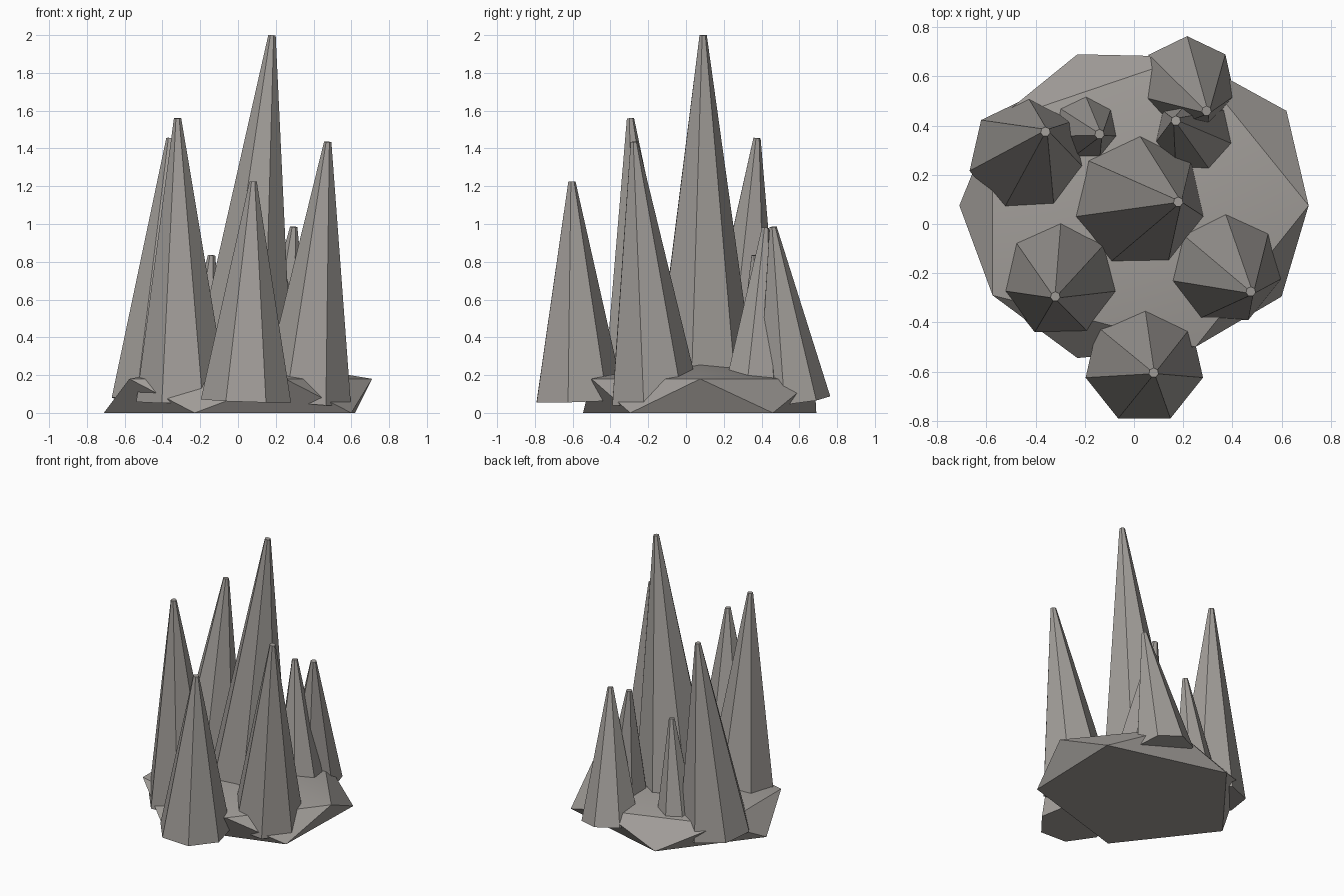
import bpy
import bmesh
import math
from mathutils import Vector

if "Cube" in bpy.data.objects:
    bpy.data.objects.remove(bpy.data.objects["Cube"], do_unlink=True)

stone = bpy.data.materials.new("warm grey stone")
stone.use_nodes = True
colour = (0.36, 0.34, 0.32, 1)
stone.diffuse_color = colour
bsdf = stone.node_tree.nodes["Principled BSDF"]
bsdf.inputs["Base Color"].default_value = colour
bsdf.inputs["Roughness"].default_value = 0.9

SIDES = 7
BASE_Z = 0.065
TIP_RADIUS = 0.02


def spike(name, base, radius, tip):
    """Tapered seven-sided spike leaning from its base centre to its tip."""
    start, end = Vector((*base, BASE_Z)), Vector(tip)
    axis = end - start
    bpy.ops.mesh.primitive_cone_add(vertices=SIDES, radius1=radius, radius2=TIP_RADIUS,
                                    depth=axis.length, location=(start + end) / 2)
    obj = bpy.context.object
    obj.name = name
    obj.rotation_euler = Vector((0, 0, 1)).rotation_difference(axis).to_euler()
    obj.data.materials.append(stone)


# Spikes: base centre, base radius, tip
spike("centre_spike", (0.01, 0.09), 0.29, (0.18, 0.09, 2.0))
spike("front_right_spike", (-0.295, -0.215), 0.25, (-0.32, -0.295, 1.56))
spike("back_right_spike", (-0.43, 0.27), 0.245, (-0.36, 0.375, 1.455))
spike("small_back_spike", (-0.205, 0.39), 0.15, (-0.14, 0.365, 0.835))
spike("rear_spike", (0.215, 0.565), 0.20, (0.295, 0.46, 0.985))
spike("inner_back_spike", (0.25, 0.355), 0.18, (0.17, 0.42, 0.98))
spike("front_left_spike", (0.36, -0.17), 0.245, (0.475, -0.275, 1.435))
spike("front_spike", (0.042, -0.57), 0.245, (0.08, -0.605, 1.225))

# Rock base: flat pentagon below, staggered rim above, low domed top
ground = [(0.62, 0.46), (-0.23, 0.69), (-0.71, 0.075), (-0.23, -0.545), (0.60, -0.295)]
rim = [(0.71, 0.075), (0.22, 0.68), (-0.575, 0.41), (-0.575, -0.29), (0.25, -0.50)]
bm = bmesh.new()
low = [bm.verts.new((x, y, 0)) for x, y in ground]
high = [bm.verts.new((x, y, 0.18)) for x, y in rim]
peak = bm.verts.new((0, 0.075, 0.30))
for i in range(5):
    j = (i + 1) % 5
    bm.faces.new((high[i], high[j], peak))
    bm.faces.new((high[i], low[i], high[j]))
    bm.faces.new((low[i], low[j], high[j]))
bm.faces.new(low[::-1])
bmesh.ops.recalc_face_normals(bm, faces=bm.faces)
mesh = bpy.data.meshes.new("rock_base")
bm.to_mesh(mesh)
bm.free()
mesh.materials.append(stone)
rock = bpy.data.objects.new("rock_base", mesh)
bpy.context.collection.objects.link(rock)
bpy.ops.object.select_all(action="DESELECT")
rock.select_set(True)
bpy.context.view_layer.objects.active = rock
bpy.ops.object.shade_smooth_by_angle(angle=math.radians(30))
